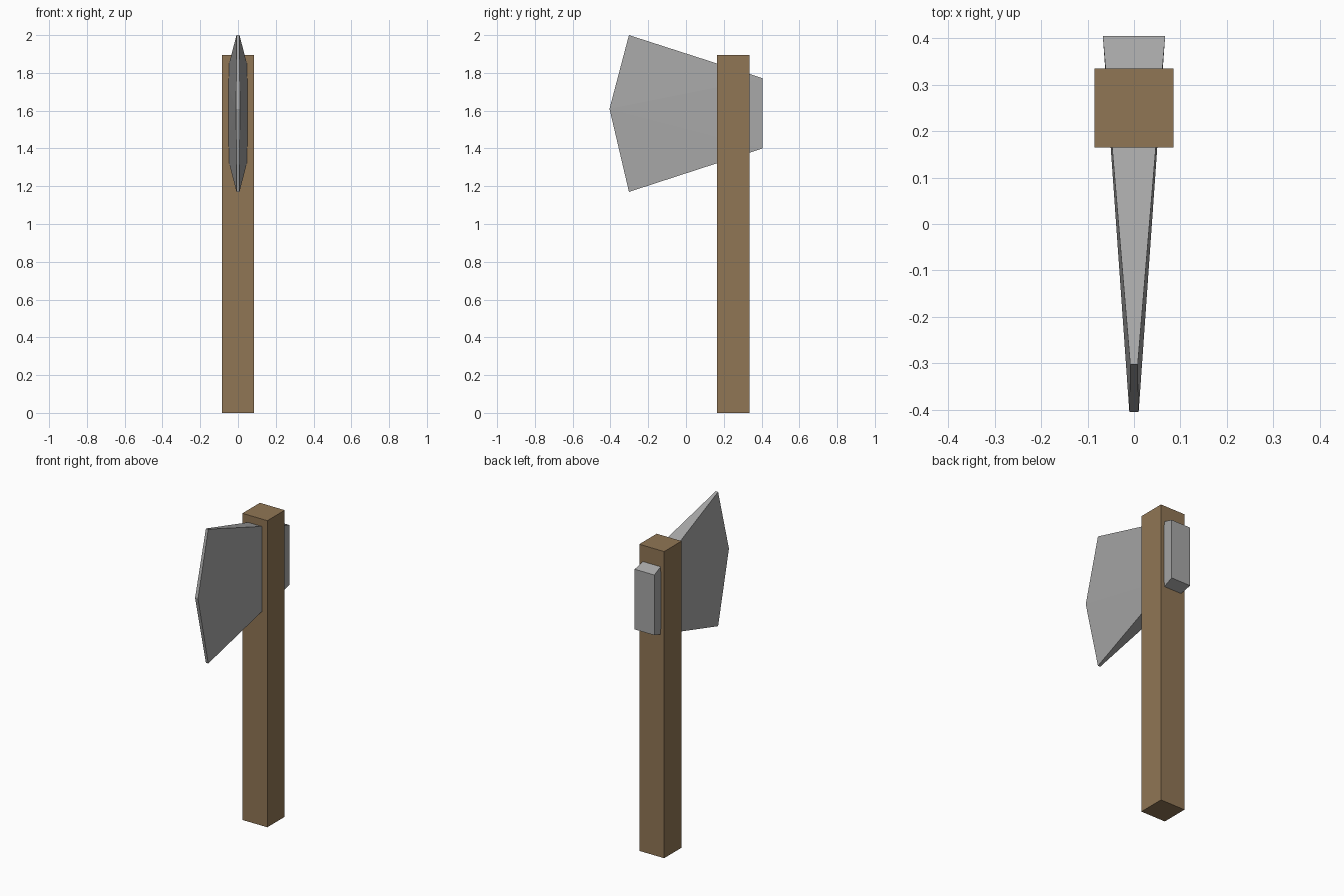
import bpy
import bmesh

cube = bpy.data.objects.get("Cube")
if cube:
    bpy.data.objects.remove(cube, do_unlink=True)


def make_material(name, rgb):
    mat = bpy.data.materials.new(name)
    mat.use_nodes = True
    mat.diffuse_color = (*rgb, 1)
    mat.node_tree.nodes["Principled BSDF"].inputs["Base Color"].default_value = (*rgb, 1)
    return mat


def add_object(name, bm, mat):
    bmesh.ops.recalc_face_normals(bm, faces=bm.faces)
    mesh = bpy.data.meshes.new(name)
    bm.to_mesh(mesh)
    bm.free()
    mesh.materials.append(mat)
    obj = bpy.data.objects.new(name, mesh)
    bpy.context.collection.objects.link(obj)
    return obj


wood = make_material("brown wood", (0.28, 0.18, 0.09))
steel = make_material("grey steel", (0.39, 0.39, 0.39))

# Square handle standing on the ground
bm = bmesh.new()
bmesh.ops.create_cube(bm, size=1)
bmesh.ops.scale(bm, vec=(0.17, 0.17, 1.895), verts=bm.verts)
bmesh.ops.translate(bm, vec=(0, 0.25, 0.9475), verts=bm.verts)
add_object("handle", bm, wood)

# Wedge head through the handle: outline points as (half thickness, y, z)
outline = [
    (0.010, -0.405, 1.61),
    (0.008, -0.302, 2.0),
    (0.067, 0.405, 1.772),
    (0.067, 0.405, 1.40),
    (0.008, -0.302, 1.17),
]
bm = bmesh.new()
left, right = [[bm.verts.new((side * x, y, z)) for x, y, z in outline] for side in (1, -1)]
count = len(outline)

# Cheeks fan out from the tip of the cutting edge
for ring in (left, right):
    for i in range(1, count - 1):
        bm.faces.new((ring[0], ring[i], ring[i + 1]))

# Rim joins the two cheeks
for i in range(count):
    j = (i + 1) % count
    bm.faces.new((left[i], left[j], right[j], right[i]))
add_object("axe_head", bm, steel)
